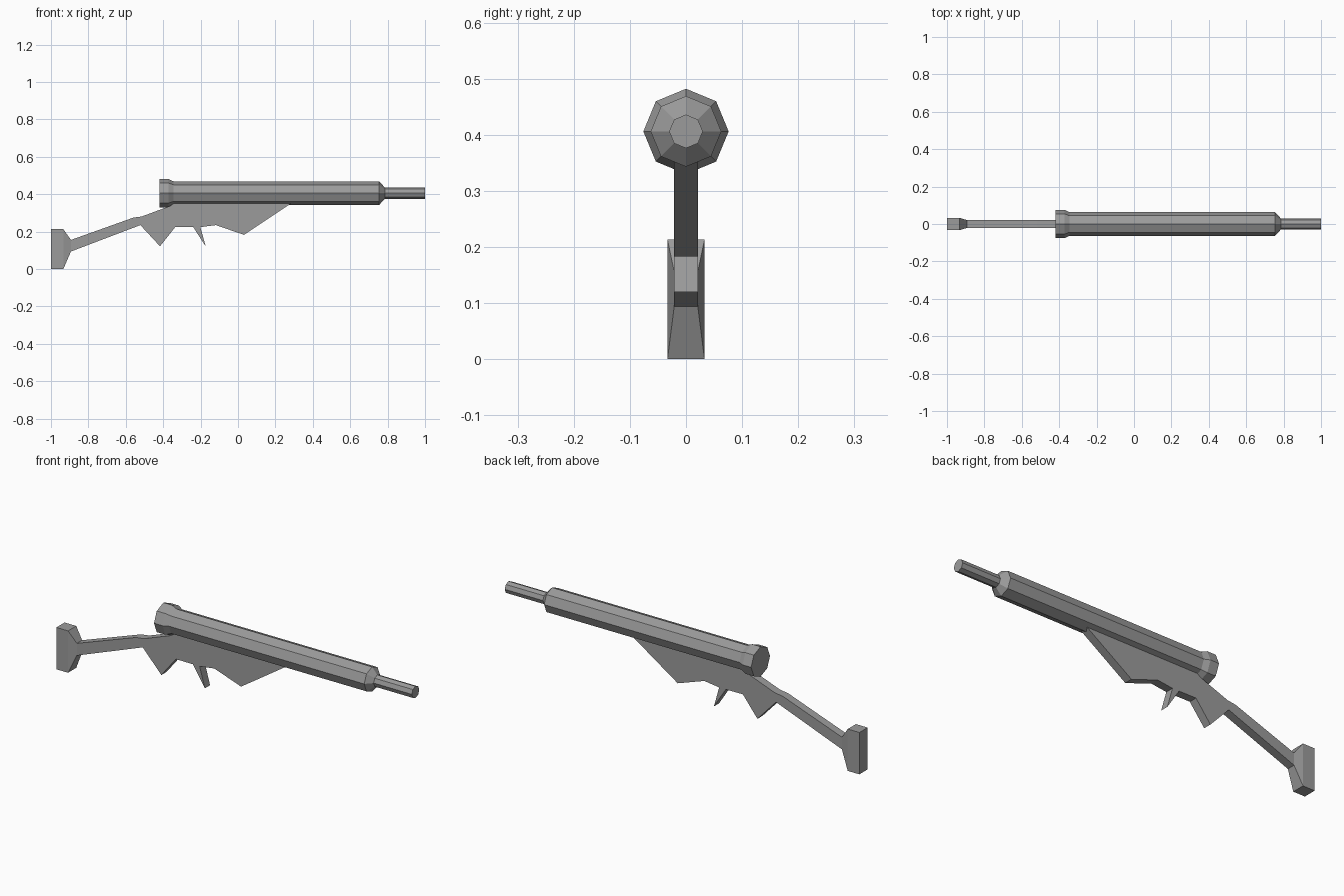
import bpy, bmesh
from math import sin, cos, pi

if "Cube" in bpy.data.objects:
    bpy.data.objects.remove(bpy.data.objects["Cube"])

# Dark grey metal
metal = bpy.data.materials.new("dark_grey")
metal.diffuse_color = (0.33, 0.33, 0.33, 1)
metal.use_nodes = True
metal.node_tree.nodes["Principled BSDF"].inputs["Base Color"].default_value = metal.diffuse_color


def finish(name, bm):
    bmesh.ops.recalc_face_normals(bm, faces=bm.faces)
    mesh = bpy.data.meshes.new(name)
    bm.to_mesh(mesh)
    bm.free()
    mesh.materials.append(metal)
    obj = bpy.data.objects.new(name, mesh)
    bpy.context.collection.objects.link(obj)
    return obj


def loft(name, rings):
    """Join equal-sized rings of points into a closed, flat-faced solid."""
    bm = bmesh.new()
    loops = [[bm.verts.new(p) for p in ring] for ring in rings]
    n = len(loops[0])
    for a, b in zip(loops, loops[1:]):
        for i in range(n):
            j = (i + 1) % n
            bm.faces.new((a[i], a[j], b[j], b[i]))
    bm.faces.new(loops[0])
    bm.faces.new(loops[-1])
    return finish(name, bm)


def plate(name, profile, half):
    """Side profile (x, z) given thickness along y."""
    return loft(name, [[(x, y, z) for x, z in profile] for y in (-half, half)])


def octagon(x, r, z=0.406):
    return [(x, r * sin(i * pi / 4), z + r * cos(i * pi / 4)) for i in range(8)]


def rect(x, half, z0, z1):
    return [(x, -half, z0), (x, half, z0), (x, half, z1), (x, -half, z1)]


HALF = 0.021

# Eight-sided barrel: end cap, main tube, narrow muzzle
loft("barrel", [octagon(x, r) for x, r in (
    (-0.42, 0.076), (-0.372, 0.076), (-0.345, 0.063),
    (0.755, 0.063), (0.785, 0.03), (1.0, 0.03))])

# Receiver, grip and stock arm in one flat plate
plate("body", [
    (0.297, 0.36), (0.032, 0.183), (-0.118, 0.235), (-0.203, 0.224),
    (-0.335, 0.225), (-0.417, 0.122), (-0.522, 0.235), (-0.893, 0.094),
    (-0.893, 0.156), (-0.56, 0.275), (-0.515, 0.281), (-0.364, 0.337),
    (-0.33, 0.36)], HALF)

# Trigger
plate("trigger", [(-0.243, 0.23), (-0.172, 0.12), (-0.203, 0.23)], HALF)

# Flared shoulder pad
loft("shoulder_pad", [
    rect(-1.0, 0.033, 0.0, 0.213),
    rect(-0.934, 0.033, 0.0, 0.213),
    rect(-0.893, HALF, 0.094, 0.156)])
